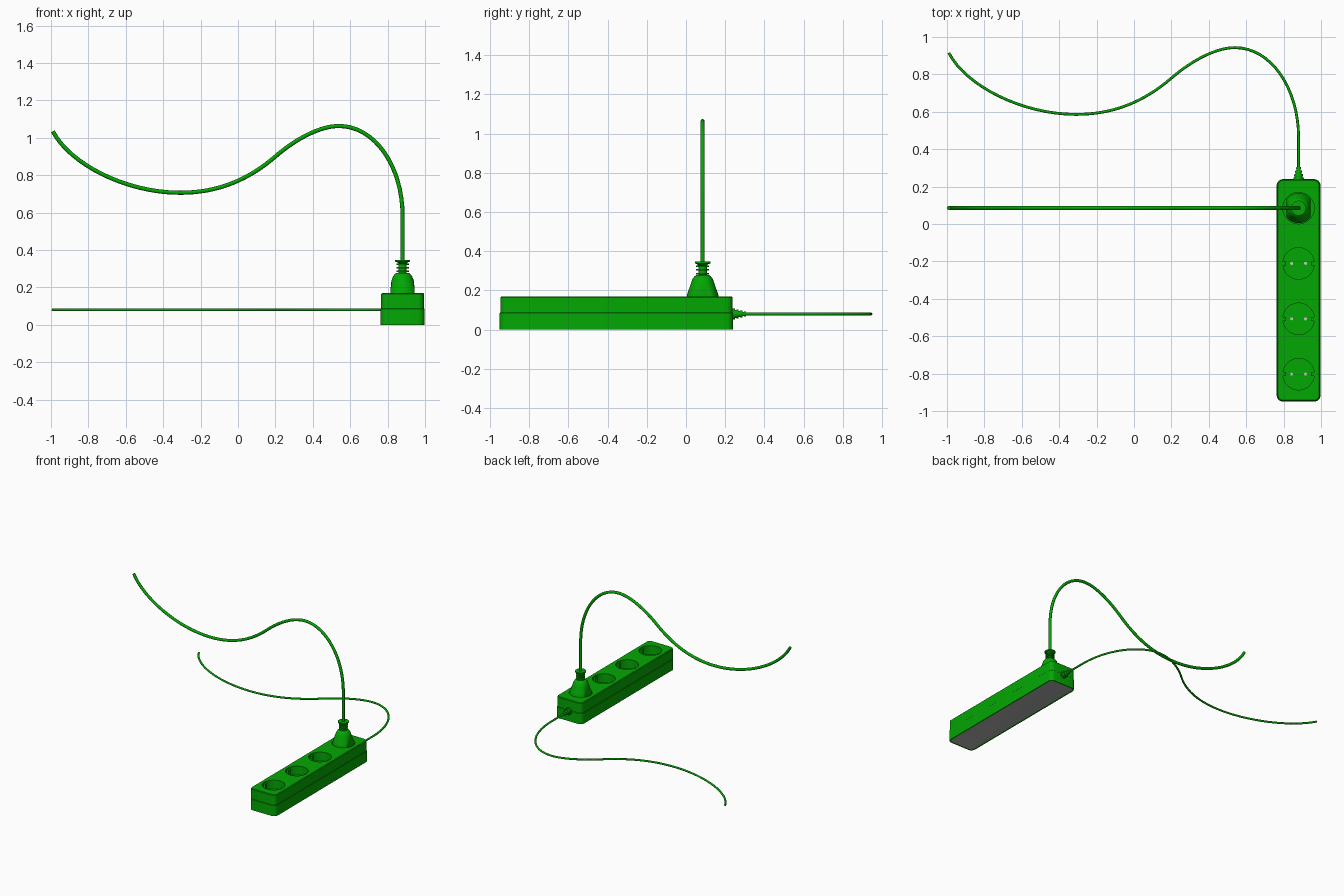
import bpy, bmesh, math
from mathutils import Matrix, Vector

if "Cube" in bpy.data.objects:
    bpy.data.objects.remove(bpy.data.objects["Cube"], do_unlink=True)


def material(name, color):
    m = bpy.data.materials.new(name)
    m.use_nodes = True
    m.diffuse_color = (*color, 1)
    m.node_tree.nodes["Principled BSDF"].inputs["Base Color"].default_value = (*color, 1)
    return m


GREEN = material("green plastic", (0.001, 0.39, 0.001))
GREY = material("grey base", (0.44, 0.44, 0.44))
PALE = material("pale contact", (0.6, 0.6, 0.6))

CX = 0.88                                # strip centre line
Y0, Y1 = -0.95, 0.24                     # strip ends
WIDTH, SEAM, TOP, FLOOR = 0.235, 0.09, 0.17, 0.1
SOCKET_Y = [0.085 - 0.296 * i for i in range(4)]
PLUG_Y = SOCKET_Y[0]


def finish(name, bm, *mats):
    bmesh.ops.recalc_face_normals(bm, faces=bm.faces)
    me = bpy.data.meshes.new(name)
    bm.to_mesh(me)
    bm.free()
    for m in mats:
        me.materials.append(m)
    ob = bpy.data.objects.new(name, me)
    bpy.context.collection.objects.link(ob)
    smooth(ob)
    return ob


def smooth(ob):
    ob.data.shade_smooth()
    ob.data.set_sharp_from_angle(angle=math.radians(35))


def rounded_box(z0, z1, shrink=0.0):
    """Strip-sized slab with round upright corners and a chamfered top rim."""
    bm = bmesh.new()
    size = Matrix.Diagonal((WIDTH - 2 * shrink, Y1 - Y0 - 2 * shrink, z1 - z0, 1))
    place = Matrix.Translation((CX, (Y0 + Y1) / 2, (z0 + z1) / 2))
    bmesh.ops.create_cube(bm, size=1, matrix=place @ size)
    upright = [e for e in bm.edges if abs(e.verts[0].co.z - e.verts[1].co.z) > 1e-4]
    bmesh.ops.bevel(bm, geom=upright, offset=0.035 - shrink, segments=6, profile=0.5,
                    affect='EDGES')
    rim = [e for e in bm.edges if all(abs(v.co.z - z1) < 1e-4 for v in e.verts)]
    bmesh.ops.bevel(bm, geom=rim, offset=0.005, segments=1, profile=0.5, affect='EDGES')
    return bm


def cylinder(bm, x, y, z0, z1, r, sides):
    bmesh.ops.create_cone(bm, cap_ends=True, segments=sides, radius1=r, radius2=r,
                          depth=z1 - z0, matrix=Matrix.Translation((x, y, (z0 + z1) / 2)))


def lathe(name, profile, place, flat=None, sides=32):
    """Spin (radius, height) pairs; flat trims the two x sides."""
    bm = bmesh.new()
    rings = []
    for r, h in profile:
        ring = []
        for i in range(sides):
            a = math.tau * i / sides
            x = r * math.cos(a)
            if flat:
                x = max(-flat, min(flat, x))
            ring.append(bm.verts.new(place @ Vector((x, r * math.sin(a), h))))
        rings.append(ring)
    for a, b in zip(rings, rings[1:]):
        for i in range(sides):
            j = (i + 1) % sides
            bm.faces.new((a[i], a[j], b[j], b[i]))
    bm.faces.new(rings[0])
    bm.faces.new(rings[-1])
    return finish(name, bm, GREEN)


# Lower housing with the grey base panel inset underneath
bm = rounded_box(0, SEAM)
base = min(bm.faces, key=lambda f: f.calc_center_median().z)
bmesh.ops.inset_individual(bm, faces=[base], thickness=0.012, depth=-0.002)
base.material_index = 1
finish("lower_housing", bm, GREEN, GREY)

# Upper housing, a hair smaller so the seam reads as a step, with socket wells
upper = finish("upper_housing", rounded_box(SEAM - 0.004, TOP, shrink=0.003), GREEN)
bm = bmesh.new()
for y in SOCKET_Y:
    cylinder(bm, CX, y, FLOOR, TOP + 0.05, 0.084, 48)
cutter = finish("socket_cutter", bm, GREEN)
cutter.hide_render = True
cut = upper.modifiers.new("sockets", 'BOOLEAN')
cut.operation, cut.solver, cut.object = 'DIFFERENCE', 'EXACT', cutter
bpy.context.view_layer.objects.active = upper
bpy.ops.object.modifier_apply(modifier=cut.name)
bpy.data.objects.remove(cutter, do_unlink=True)
smooth(upper)

# Guide ribs and pin contacts in the free sockets
ribs, pins = bmesh.new(), bmesh.new()
for y in SOCKET_Y[1:]:
    for side in (-1, 1):
        place = Matrix.Translation((CX + side * 0.076, y, (FLOOR + TOP) / 2 - 0.004))
        bmesh.ops.create_cube(ribs, size=1, matrix=place @ Matrix.Diagonal(
            (0.02, 0.022, TOP - FLOOR - 0.006, 1)))
        cylinder(pins, CX + side * 0.037, y, FLOOR - 0.002, FLOOR + 0.001, 0.008, 16)
finish("guide_ribs", ribs, GREEN)
finish("pin_contacts", pins, PALE)

# Plug: flat-sided cone standing in the rear socket
lathe("plug_body", [(0.08, FLOOR), (0.08, 0.178), (0.074, 0.195), (0.06, 0.235),
                    (0.052, 0.258), (0.042, 0.272), (0.033, 0.278)],
      Matrix.Translation((CX, PLUG_Y, 0)), flat=0.064, sides=48)

# Ribbed plug neck with a flared collar
neck = [(0.022, 0.27)]
for h in (0.286, 0.305, 0.324):
    neck += [(0.022, h - 0.004), (0.033, h - 0.004), (0.033, h + 0.004), (0.022, h + 0.004)]
neck += [(0.028, 0.334), (0.04, 0.338), (0.04, 0.347), (0.016, 0.347)]
lathe("plug_neck", neck, Matrix.Translation((CX, PLUG_Y, 0)))

# Stepped strain relief on the rear end
relief = []
for i in range(4):
    h, r = 0.019 * i, 0.029 - 0.005 * i
    relief += [(r, h), (r - 0.002, h + 0.011), (r - 0.008, h + 0.011), (r - 0.008, h + 0.019)]
lathe("strain_relief", relief,
      Matrix.Translation((CX, Y1 - 0.002, 0.08)) @ Matrix.Rotation(-math.pi / 2, 4, 'X'), sides=24)


# Both cables share one waving path: (left handle, point, right handle)
WAVE = [((0.88, 0.5), (0.88, 0.58), (0.88, 0.85)),
        ((0.73, 1.063), (0.54, 1.063), (0.42, 1.063)),
        ((0.28, 0.97), (0.2, 0.9), (0.06, 0.78)),
        ((-0.1, 0.706), (-0.31, 0.706), (-0.6, 0.706)),
        ((-0.9, 0.86), (-0.99, 1.035), (-1.0, 1.06))]


def cable(name, start, radius, to_world):
    cu = bpy.data.curves.new(name, 'CURVE')
    cu.dimensions = '3D'
    cu.bevel_depth, cu.bevel_resolution = radius, 3
    cu.resolution_u, cu.use_fill_caps = 16, True
    sp = cu.splines.new('BEZIER')
    path = [((CX, start - 0.02), (CX, start), (CX, start + 0.05))] + WAVE
    sp.bezier_points.add(len(path) - 1)
    for bp, (left, point, right) in zip(sp.bezier_points, path):
        bp.handle_left_type = bp.handle_right_type = 'FREE'
        bp.handle_left, bp.co, bp.handle_right = map(to_world, (left, point, right))
    cu.materials.append(GREEN)
    bpy.context.collection.objects.link(bpy.data.objects.new(name, cu))


cable("plug_cable", 0.34, 0.011, lambda p: (p[0], PLUG_Y, p[1]))
cable("strip_cable", 0.4, 0.0075, lambda p: (p[0], p[1] - 0.12, 0.08))
